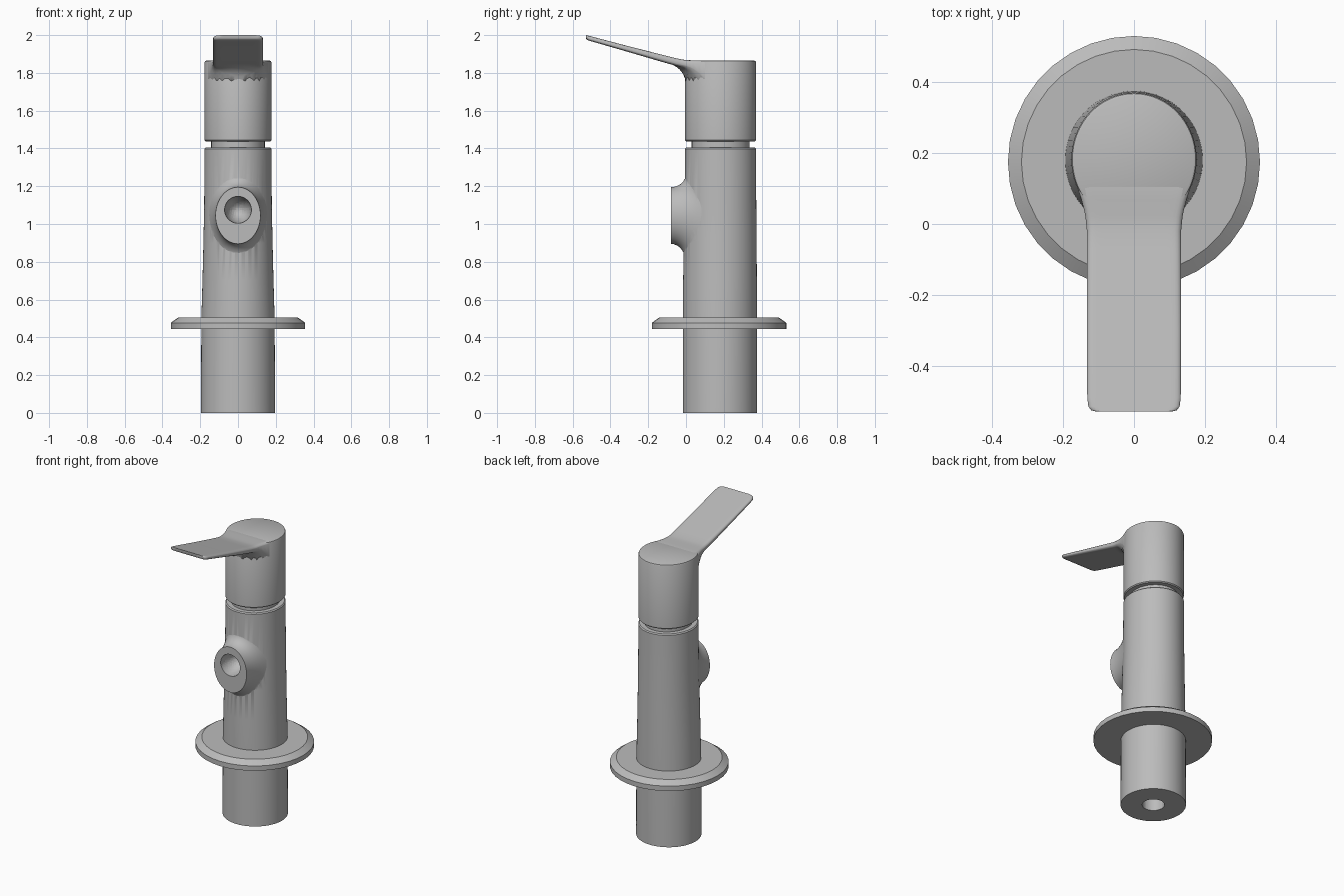
import bpy, bmesh, math
from math import sin, cos, pi, sqrt

cube = bpy.data.objects.get("Cube")
if cube:
    bpy.data.objects.remove(cube)

metal = bpy.data.materials.new("brushed grey metal")
metal.use_nodes = True
GREY = (0.5, 0.5, 0.5, 1)
metal.diffuse_color = GREY
metal.node_tree.nodes["Principled BSDF"].inputs["Base Color"].default_value = GREY

AXIS_Y = 0.183          # vertical axis of the column
RX, RY = 0.177, 0.188   # half widths of the oval column


def loft(name, rings, angle=35):
    """Closed solid through a list of equally long point rings."""
    bm = bmesh.new()
    rows = [[bm.verts.new(p) for p in ring] for ring in rings]
    n = len(rows[0])
    for a, b in zip(rows, rows[1:]):
        for i in range(n):
            j = (i + 1) % n
            bm.faces.new((a[i], a[j], b[j], b[i]))
    bm.faces.new(rows[0][::-1])
    bm.faces.new(rows[-1])
    bmesh.ops.recalc_face_normals(bm, faces=bm.faces)
    mesh = bpy.data.meshes.new(name)
    bm.to_mesh(mesh)
    bm.free()
    mesh.materials.append(metal)
    obj = bpy.data.objects.new(name, mesh)
    bpy.context.collection.objects.link(obj)
    smooth(obj, angle)
    return obj


def smooth(obj, angle=35):
    bpy.ops.object.select_all(action="DESELECT")
    obj.select_set(True)
    bpy.context.view_layer.objects.active = obj
    bpy.ops.object.shade_smooth_by_angle(angle=math.radians(angle))


def oval(z, rx, ry, cy=AXIS_Y, n=64):
    return [(rx * cos(2 * pi * i / n), cy + ry * sin(2 * pi * i / n), z) for i in range(n)]


def combine(target, tool, operation):
    """Apply a boolean and discard the tool."""
    mod = target.modifiers.new(operation.lower(), "BOOLEAN")
    mod.operation, mod.object, mod.solver = operation, tool, "EXACT"
    bpy.context.view_layer.objects.active = target
    bpy.ops.object.modifier_apply(modifier=mod.name)
    bpy.data.objects.remove(tool)


def column_front(x):
    """Front y of the oval column at a given x."""
    return AXIS_Y - RY * sqrt(max(0, 1 - (x / RX) ** 2))


# Tapering lower body
body = loft("body", [oval(z, rx, ry, cy) for z, rx, ry, cy in (
    (0, 0.196, 0.196, 0.18), (0.5, 0.194, 0.196, 0.18), (0.7, 0.188, 0.195, 0.18),
    (0.9, 0.183, 0.193, 0.181), (1.1, 0.179, 0.189, 0.183),
    (1.398, RX, RY, AXIS_Y), (1.405, 0.171, 0.182, AXIS_Y))])

# Outlet boss, flaring with a fillet into the front of the body
BOSS_Z, FACE_Y, STEPS, N = 1.045, -0.08, 8, 48
boss_rings = []
for k in range(STEPS + 1):
    u = k / STEPS * pi / 2
    spread, height = 1 - cos(u), 1 - sin(u)
    ring = []
    for i in range(N):
        t = 2 * pi * i / N
        x = (0.119 + 0.05 * spread) * cos(t)
        z = BOSS_Z + (0.15 + (0.07 if sin(t) > 0 else 0.1) * spread) * sin(t)
        wall = column_front(x) + 0.004
        ring.append((x, wall + (FACE_Y - wall) * height, z))
    boss_rings.append(ring)
boss_rings.append([(x * 0.9, AXIS_Y, z) for x, y, z in boss_rings[-1]])
combine(body, loft("boss", boss_rings), "UNION")

# Rounded outlet socket and bottom bore
bpy.ops.mesh.primitive_uv_sphere_add(segments=40, ring_count=24, location=(0, FACE_Y, 1.075))
socket = bpy.context.object
socket.scale = (0.071, 0.13, 0.071)
combine(body, socket, "DIFFERENCE")
bpy.ops.mesh.primitive_cylinder_add(vertices=40, radius=0.067, depth=0.8, location=(0, 0.18, 0))
combine(body, bpy.context.object, "DIFFERENCE")
body.data.materials.clear()
body.data.materials.append(metal)
body.data.polygons.foreach_set("material_index", [0] * len(body.data.polygons))
smooth(body)

# Chamfered mounting flange
loft("flange", [oval(z, r, r, 0.175, 36) for z, r in (
    (0.445, 0.19), (0.445, 0.356), (0.477, 0.356), (0.504, 0.318), (0.504, 0.18))], 20)

# Recessed neck between body and head
loft("neck", [oval(z, 0.142, 0.153) for z in (1.38, 1.46)])

# Turning head
loft("head", [oval(z, RX - inset, RY - inset) for z, inset in (
    (1.438, 0.006), (1.444, 0), (1.855, 0), (1.862, 0.003), (1.865, 0.009))])

# Lever: sections of y, half width, top height and thickness
FILLET, COLS = 0.075, 24
sections = [(-0.53, 0.105, 2.0, 0.016), (-0.526, 0.121, 1.999, 0.022),
            (-0.515, 0.129, 1.996, 0.025), (-0.49, 0.132, 1.99, 0.026),
            (-0.3, 0.133, 1.94, 0.031), (-0.15, 0.133, 1.902, 0.037),
            (-0.09, 0.133, 1.887, 0.039), (-0.07, 0.133, 1.882, 0.039),
            (-0.05, 0.133, 1.877, 0.04), (-0.035, 0.133, 1.874, 0.04),
            (-0.02, 0.133, 1.871, 0.04), (-0.01, 0.134, 1.8695, 0.04),
            (0, 0.135, 1.868, 0.04), (0.02, 0.137, 1.867, 0.04),
            (0.04, 0.141, 1.8665, 0.04), (0.07, 0.149, 1.866, 0.04),
            (0.1, 0.159, 1.8655, 0.04), (0.14, 0.165, 1.861, 0.04)]
lever_rings = []
for y, width, top, thick in sections:
    upper, lower = [], []
    for c in range(COLS + 1):
        u = sin((c / COLS - 0.5) * pi)
        x = width * u
        edge = 0.3 * thick * abs(u) ** 24
        gap = min(FILLET, max(0, column_front(x) - y))
        drop = FILLET - sqrt(FILLET ** 2 - (FILLET - gap) ** 2)
        upper.append((x, y, top - edge))
        lower.append((x, y, top - thick + edge - drop))
    lever_rings.append(upper + lower[::-1])
loft("lever", lever_rings, 50)
